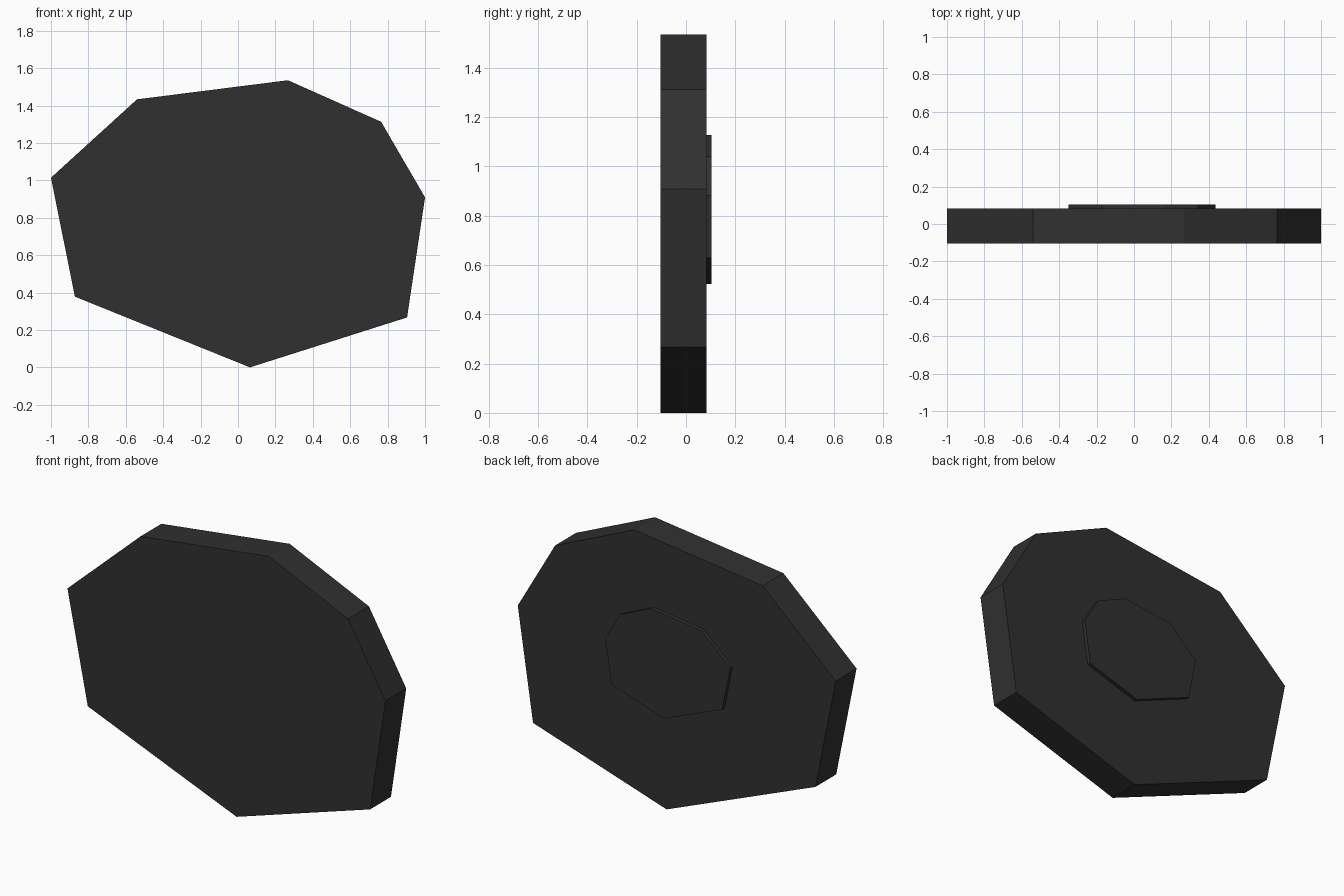
import bpy, bmesh

if "Cube" in bpy.data.objects:
    bpy.data.objects.remove(bpy.data.objects["Cube"])

# Single dark grey colour
dark = bpy.data.materials.new("dark grey")
dark.diffuse_color = (0.03, 0.03, 0.03, 1)
dark.use_nodes = True
dark.node_tree.nodes["Principled BSDF"].inputs["Base Color"].default_value = dark.diffuse_color

# Irregular eight-sided outline, as (x, z)
OUTLINE = [(0.064, 0.0), (0.904, 0.267), (1.0, 0.909), (0.765, 1.313),
           (0.267, 1.535), (-0.54, 1.433), (-1.0, 1.014), (-0.872, 0.378)]


def slab(name, y_front, y_back, scale=1.0, dx=0.0, dz=0.0):
    """Extrude the scaled and shifted outline from y_front to y_back."""
    bm = bmesh.new()
    front = bm.faces.new([bm.verts.new((x * scale + dx, y_front, z * scale + dz))
                          for x, z in OUTLINE])
    ext = bmesh.ops.extrude_face_region(bm, geom=[front], use_keep_orig=True)
    moved = [g for g in ext["geom"] if isinstance(g, bmesh.types.BMVert)]
    bmesh.ops.translate(bm, verts=moved, vec=(0, y_back - y_front, 0))
    bmesh.ops.recalc_face_normals(bm, faces=bm.faces)
    mesh = bpy.data.meshes.new(name)
    bm.to_mesh(mesh)
    bm.free()
    mesh.materials.append(dark)
    obj = bpy.data.objects.new(name, mesh)
    bpy.context.collection.objects.link(obj)
    return obj


# Main faceted slab
slab("main_slab", -0.104, 0.083)

# Thin raised plate on the back, a smaller copy of the same outline
slab("back_plate", 0.083, 0.104, scale=0.393, dx=0.042, dz=0.524)
